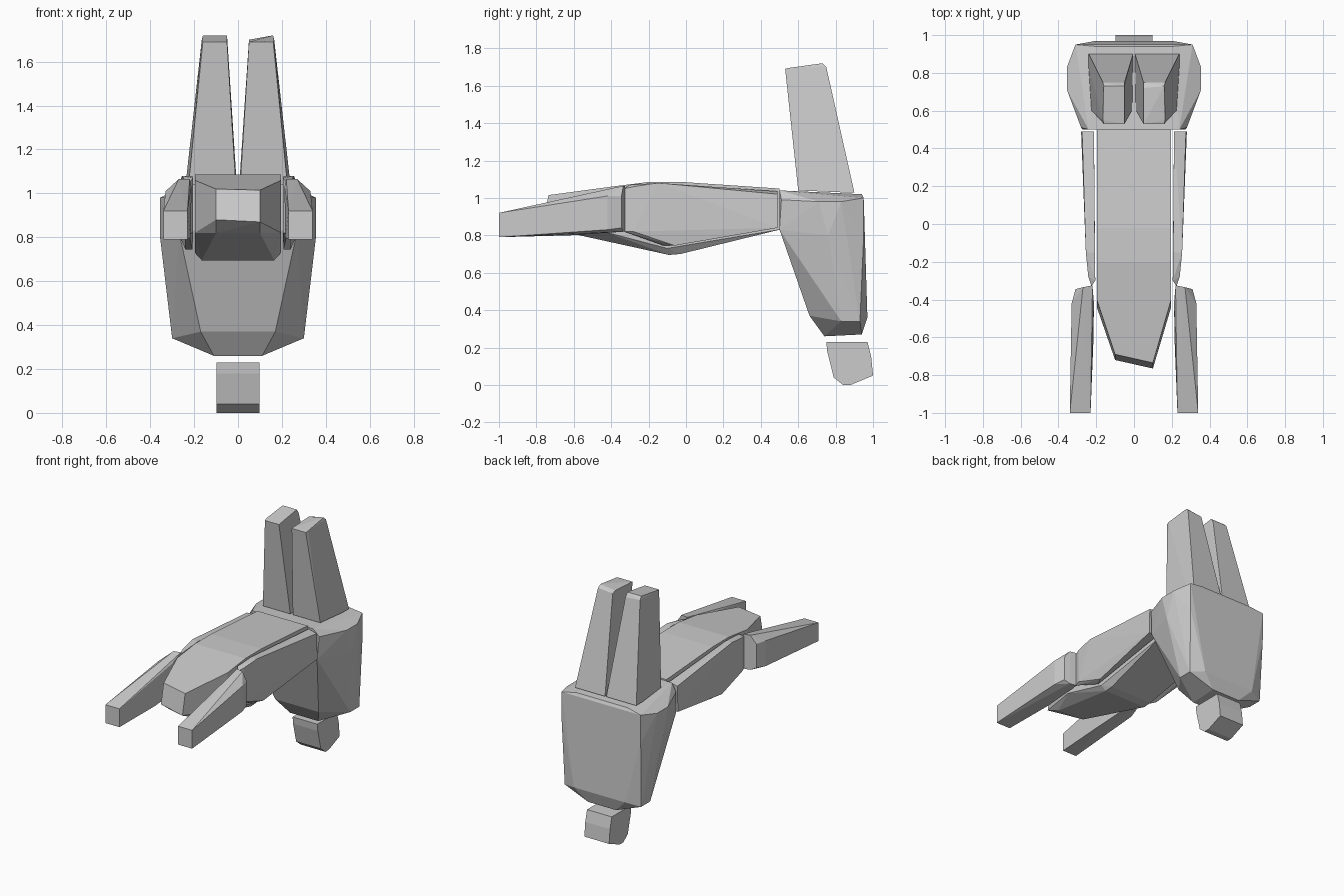
import bpy, bmesh, math


def hull(name, pts):
    """Faceted convex block wrapped around a few corner points."""
    bm = bmesh.new()
    for p in pts:
        bm.verts.new(p)
    res = bmesh.ops.convex_hull(bm, input=bm.verts[:])
    loose = [v for v in bm.verts if not v.link_faces]
    bmesh.ops.delete(bm, geom=loose, context='VERTS')
    bmesh.ops.dissolve_limit(bm, angle_limit=math.radians(2),
                             verts=bm.verts[:], edges=bm.edges[:])
    bmesh.ops.recalc_face_normals(bm, faces=bm.faces[:])
    me = bpy.data.meshes.new(name)
    bm.to_mesh(me)
    bm.free()
    ob = bpy.data.objects.new(name, me)
    bpy.context.collection.objects.link(ob)
    return ob


def flip(pts):
    return [(-x, y, z) for x, y, z in pts]


def pair(name, pts):
    hull(name + "_right", pts)
    hull(name + "_left", flip(pts))


def prism(name, profile, half):
    hull(name, [(s * half, y, z) for s in (-1, 1) for y, z in profile])


# Large upright rear block
block = [
    (0.24, 0.50, 1.04), (0.28, 0.51, 0.99), (0.27, 0.50, 0.83),
    (0.355, 0.71, 0.98), (0.355, 0.83, 0.98), (0.355, 0.76, 0.80),
    (0.31, 0.95, 1.00), (0.20, 0.94, 1.02), (0.31, 0.95, 0.80),
    (0.30, 0.83, 0.34), (0.30, 0.93, 0.34), (0.20, 0.97, 0.36),
    (0.17, 0.66, 0.37), (0.11, 0.74, 0.26), (0.11, 0.94, 0.27),
]
hull("rear_block", block + flip(block))

# Tapered uprights on top of the block
upright = [
    (0.005, 0.90, 1.03), (0.24, 0.90, 1.03), (0.24, 0.83, 1.03),
    (0.225, 0.60, 1.04), (0.01, 0.60, 1.04),
    (0.05, 0.53, 1.69), (0.16, 0.53, 1.69), (0.165, 0.55, 1.695),
    (0.05, 0.72, 1.70), (0.16, 0.73, 1.72), (0.165, 0.75, 1.70),
    (0.05, 0.75, 1.69),
]
hull("upright_right", upright)
hull("upright_left", flip(upright) + [(-0.05, 0.73, 1.72)])

# Small foot under the block
prism("foot", [(0.75, 0.23), (0.97, 0.23), (0.99, 0.15), (1.00, 0.05),
               (0.88, 0.0), (0.84, 0.0), (0.79, 0.04), (0.755, 0.18)], 0.097)

# Long central body with a slanted nose
body = [
    (0.197, 0.50, 1.05), (0.197, 0.50, 0.83),
    (0.197, -0.02, 1.085), (0.197, -0.20, 1.085), (0.197, -0.40, 1.06),
    (0.197, -0.44, 0.82), (0.197, -0.10, 0.73), (0.165, -0.09, 0.695),
    (0.165, -0.03, 0.70),
]
nose = [(-0.1, -0.69, 1.02), (0.1, -0.735, 1.015),
        (-0.1, -0.72, 0.88), (0.1, -0.765, 0.87),
        (-0.1, -0.64, 0.82), (0.1, -0.66, 0.82)]
hull("body", body + flip(body) + nose)

# Thin panels along both flanks
pair("side_panel", [
    (0.212, 0.49, 1.035), (0.275, 0.49, 1.02), (0.212, 0.49, 0.84), (0.28, 0.49, 0.84),
    (0.207, -0.15, 1.08), (0.255, -0.15, 1.08), (0.207, -0.12, 0.745), (0.24, -0.06, 0.745),
    (0.205, -0.30, 1.07), (0.242, -0.28, 1.06), (0.225, -0.33, 1.05),
    (0.205, -0.30, 0.82), (0.242, -0.28, 0.82), (0.225, -0.33, 0.82),
])

# Forward-reaching arms
pair("arm", [
    (0.23, -1.0, 0.92), (0.34, -1.0, 0.92), (0.23, -1.0, 0.79), (0.34, -1.0, 0.79),
    (0.22, -0.325, 1.065), (0.27, -0.335, 1.065), (0.212, -0.42, 1.03),
    (0.31, -0.345, 1.01), (0.33, -0.42, 1.01),
    (0.22, -0.325, 0.82), (0.27, -0.335, 0.82), (0.31, -0.345, 0.84),
    (0.33, -0.42, 0.83), (0.215, -0.62, 0.80),
])
